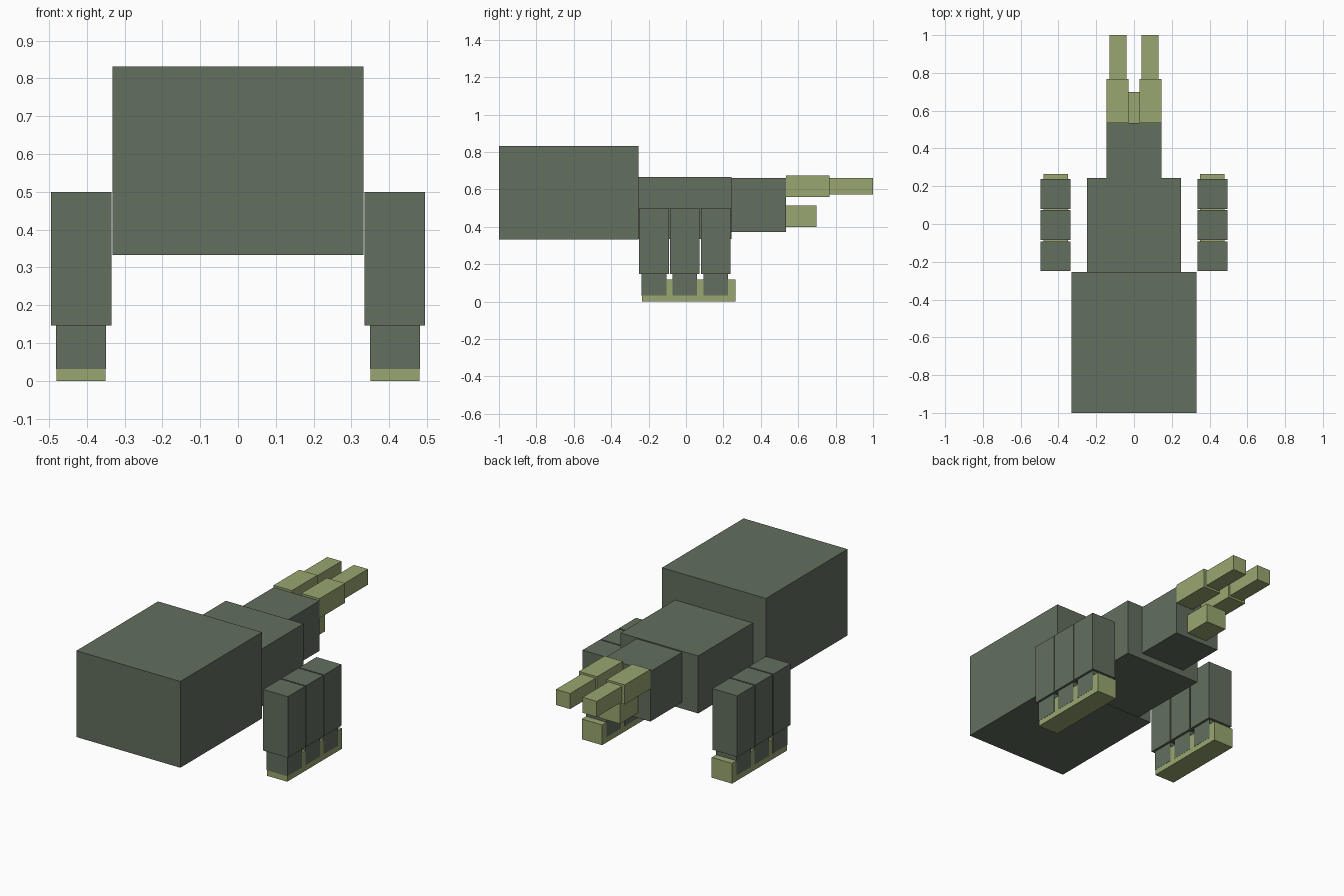
import bpy
from mathutils import Matrix, Vector
import bmesh

if "Cube" in bpy.data.objects:
    bpy.data.objects.remove(bpy.data.objects["Cube"])


def material(name, rgb):
    m = bpy.data.materials.new(name)
    m.diffuse_color = (*rgb, 1)
    m.use_nodes = True
    m.node_tree.nodes["Principled BSDF"].inputs["Base Color"].default_value = m.diffuse_color
    return m


dark = material("dark moss", (0.122, 0.156, 0.112))
light = material("pale olive", (0.314, 0.381, 0.162))


def box(name, x, y, z, mat):
    """Flat-faced box from (min, max) ranges on each axis."""
    size = Vector((x[1] - x[0], y[1] - y[0], z[1] - z[0]))
    mid = Vector((sum(x) / 2, sum(y) / 2, sum(z) / 2))
    bm = bmesh.new()
    bmesh.ops.create_cube(bm, size=1, matrix=Matrix.Diagonal((*size, 1)))
    mesh = bpy.data.meshes.new(name)
    bm.to_mesh(mesh)
    bm.free()
    mesh.materials.append(mat)
    ob = bpy.data.objects.new(name, mesh)
    ob.location = mid
    bpy.context.collection.objects.link(ob)


def pair(name, x, y, z, mat):
    """Box on the right, mirrored to the left."""
    box(name + "_right", x, y, z, mat)
    box(name + "_left", (-x[1], -x[0]), y, z, mat)


# Body segments along the centre line
box("abdomen", (-0.332, 0.332), (-1.0, -0.255), (0.333, 0.831), dark)
box("thorax", (-0.248, 0.248), (-0.255, 0.243), (0.335, 0.667), dark)
box("head", (-0.146, 0.146), (0.243, 0.534), (0.372, 0.661), dark)

# Mouth and stepped mandibles
box("mouth", (-0.066, 0.066), (0.534, 0.698), (0.40, 0.513), light)
pair("mandible_base", (0.03, 0.146), (0.534, 0.768), (0.56, 0.673), light)
pair("mandible_tip", (0.04, 0.130), (0.768, 1.0), (0.572, 0.662), light)

# Three legs per side standing on one long foot
for i, y in enumerate((-0.171, -0.006, 0.159)):
    pair(f"upper_leg_{i + 1}", (0.335, 0.494), (y - 0.079, y + 0.079), (0.147, 0.5), dark)
    pair(f"lower_leg_{i + 1}", (0.349, 0.481), (y - 0.066, y + 0.066), (0.032, 0.147), dark)
pair("foot", (0.35, 0.48), (-0.236, 0.265), (0.0, 0.117), light)
